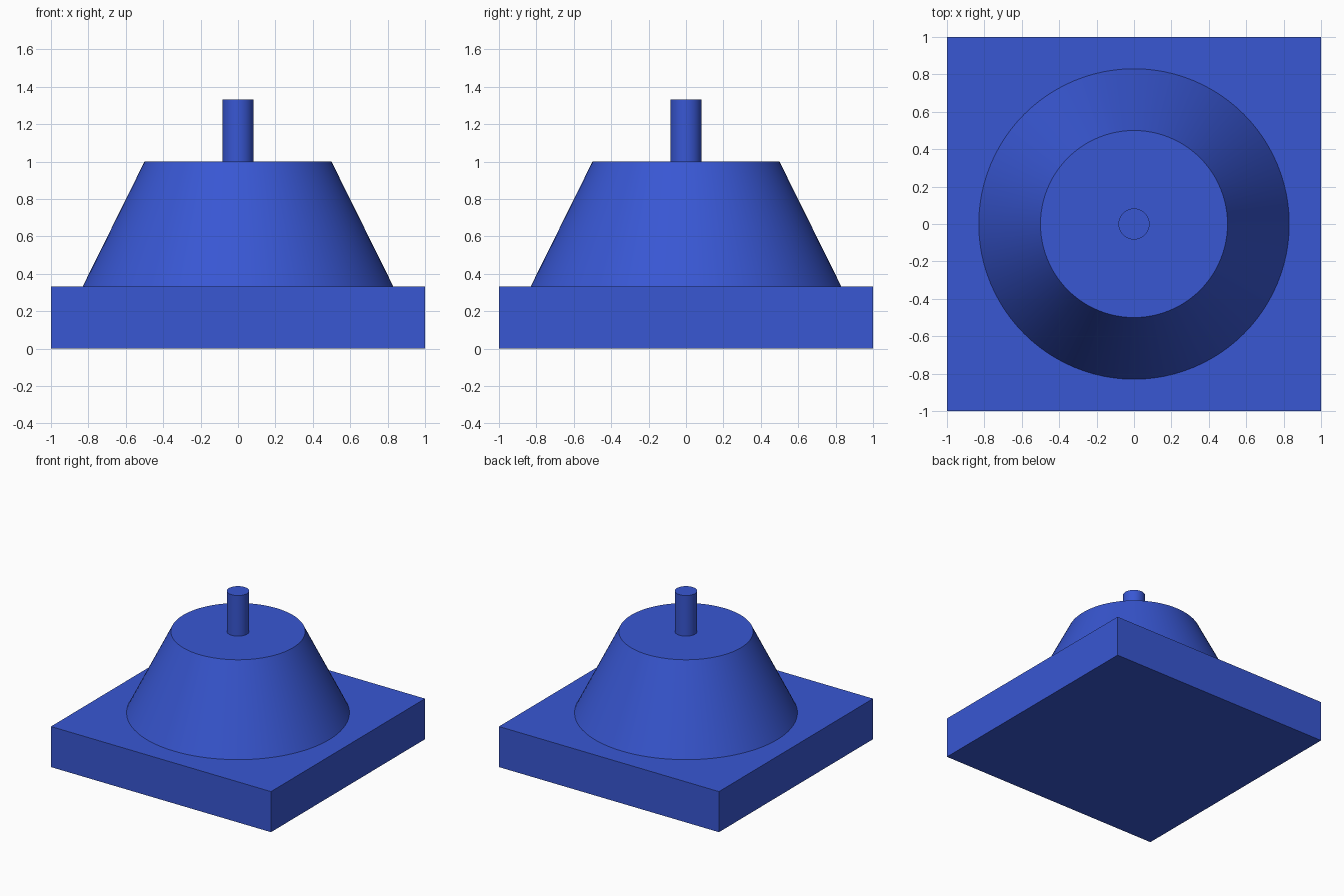
import bpy
import math

if "Cube" in bpy.data.objects:
    bpy.data.objects.remove(bpy.data.objects["Cube"])

blue = bpy.data.materials.new("blue")
blue.diffuse_color = (0.04, 0.095, 0.65, 1)
blue.use_nodes = True
blue.node_tree.nodes["Principled BSDF"].inputs["Base Color"].default_value = blue.diffuse_color

T = 1 / 3  # base thickness


def finish(name):
    obj = bpy.context.object
    obj.name = name
    obj.data.materials.append(blue)
    return obj


def round_part(name, r_bottom, r_top, z0, z1):
    bpy.ops.mesh.primitive_cone_add(vertices=96, radius1=r_bottom, radius2=r_top,
                                    depth=z1 - z0, location=(0, 0, (z0 + z1) / 2))
    finish(name)
    bpy.ops.object.shade_smooth_by_angle(angle=math.radians(30))


# Square base plate
bpy.ops.mesh.primitive_cube_add(size=1, location=(0, 0, T / 2))
base = finish("base_plate")
base.scale = (2, 2, T)
bpy.ops.object.transform_apply(location=False, rotation=False, scale=True)

# Tapered body and the pin on top
round_part("tapered_body", 0.83, 0.5, T, 1.0)
round_part("top_pin", 0.083, 0.083, 1.0, 1 + T)
